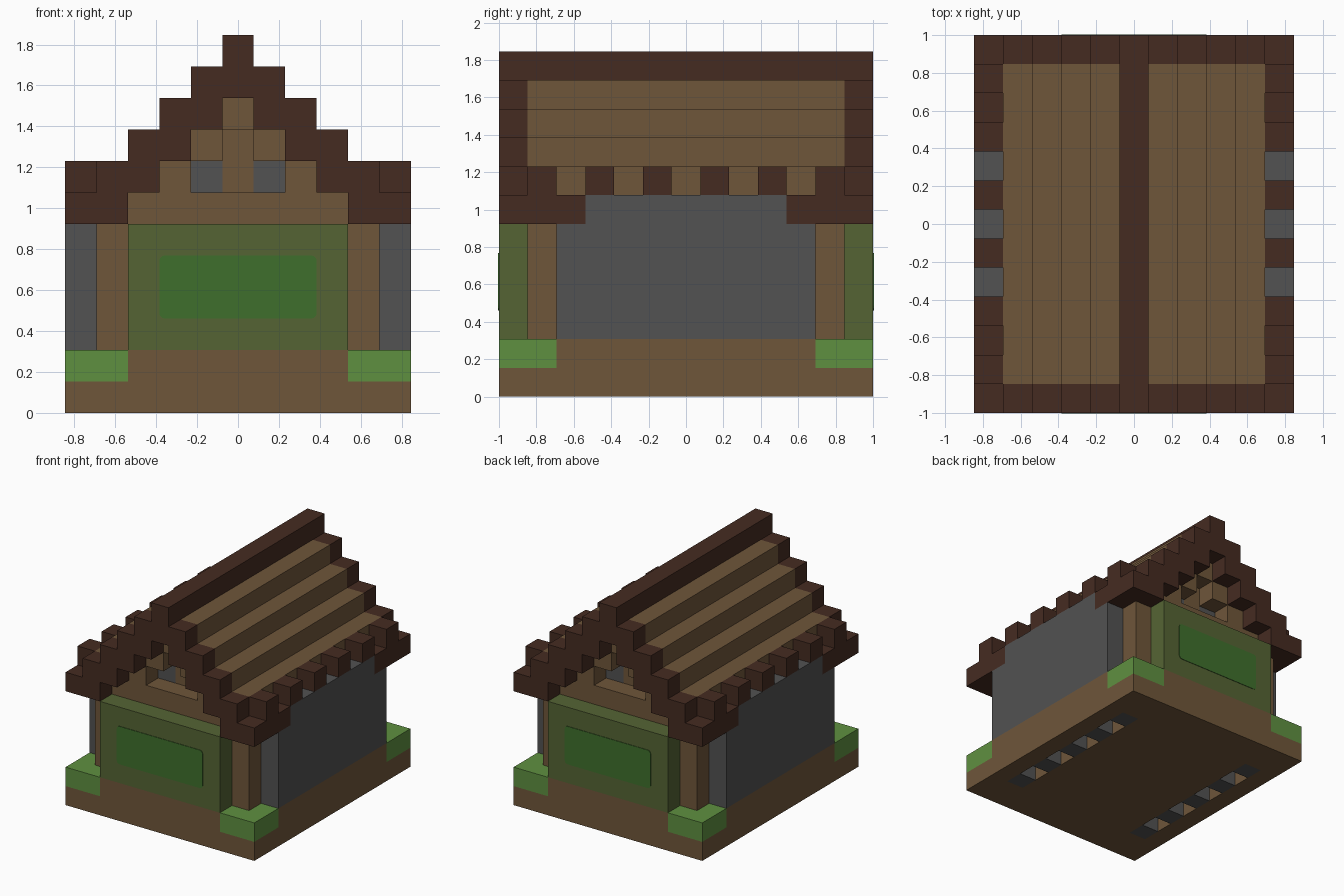
import bpy, bmesh
from mathutils import Matrix, Vector

cube = bpy.data.objects.get("Cube")
if cube:
    bpy.data.objects.remove(cube, do_unlink=True)

U = 2 / 13  # edge of one block


def linear(hex_code):
    rgb = [int(hex_code[i:i + 2], 16) / 255 for i in (0, 2, 4)]
    return [c / 12.92 if c < 0.04045 else ((c + 0.055) / 1.055) ** 2.4 for c in rgb] + [1]


def material(name, hex_code):
    m = bpy.data.materials.new(name)
    m.use_nodes = True
    m.diffuse_color = linear(hex_code)
    m.node_tree.nodes["Principled BSDF"].inputs["Base Color"].default_value = linear(hex_code)
    return m


WOOD = material("oak wood", "6f563a")
DARK = material("dark wood", "452b21")
STONE = material("grey stone", "525252")
OLIVE = material("olive hedge", "556434")
LEAF = material("leaf green", "3f6f2c")
GRASS = material("light grass", "5f9040")


def add_box(bm, x, y, z):
    """Add a box covering block ranges (first, last), both inclusive."""
    lo = Vector((x[0] - .5, y[0] - .5, z[0])) * U
    hi = Vector((x[1] + .5, y[1] + .5, z[1] + 1)) * U
    size = Matrix.Diagonal((*(hi - lo), 1))
    bmesh.ops.create_cube(bm, size=1, matrix=Matrix.Translation((lo + hi) / 2) @ size)


def finish(name, bm, mat):
    mesh = bpy.data.meshes.new(name)
    bm.to_mesh(mesh)
    bm.free()
    mesh.materials.append(mat)
    obj = bpy.data.objects.new(name, mesh)
    bpy.context.collection.objects.link(obj)
    return obj


def part(name, mat, boxes, mirror=""):
    """Build one part from block ranges, repeated across the mirror axes."""
    bm = bmesh.new()
    for x, y, z in boxes:
        xs = {x, (-x[1], -x[0])} if "x" in mirror else {x}
        ys = {y, (-y[1], -y[0])} if "y" in mirror else {y}
        for mx in xs:
            for my in ys:
                add_box(bm, mx, my, z)
    return finish(name, bm, mat)


def one(i):
    return (i, i)


# Base slab with grass corners and a slotted underside
part("base_slab", WOOD, [((-3, 3), (-6, 6), (0, 1)), (one(5), (-6, 6), one(0)),
                         (one(4), (5, 6), one(0)), ((4, 5), (-4, 4), one(1))], "xy")
part("base_footings", STONE, [(one(4), one(y), one(0)) for y in (0, 2, 4)], "xy")
part("grass_corners", GRASS, [((4, 5), (5, 6), one(1))], "xy")

# Walls
part("house_core", WOOD, [((-3, 3), (-5, 5), (2, 6))])
part("side_walls", STONE, [(one(5), (-4, 4), (2, 5)), (one(5), (-3, 3), one(6))], "x")
part("corner_posts", WOOD, [(one(4), one(5), (2, 5))], "xy")
part("hedge_panels", OLIVE, [((-3, 3), one(6), (2, 5))], "y")

# Leaf plates on the hedge panels, with softened corners
for name, side in (("front_leaf_plate", -1), ("back_leaf_plate", 1)):
    bm = bmesh.new()
    size = Matrix.Diagonal((5 * U, 0.008, 2 * U, 1))
    bmesh.ops.create_cube(bm, size=1, matrix=Matrix.Translation((0, side, 4 * U)) @ size)
    corners = [e for e in bm.edges if abs(e.verts[0].co.y - e.verts[1].co.y) > 0.001]
    bmesh.ops.bevel(bm, geom=corners, offset=0.025, segments=3, profile=0.5, affect='EDGES')
    finish(name, bm, LEAF)

# Gables: recessed infill with small windows, framed by a stepped arch
part("gable_infill", WOOD, [(one(0), one(4), one(7)), (one(2), one(4), one(7)),
                            ((-1, 1), one(4), one(8))], "xy")
part("gable_windows", STONE, [(one(1), one(4), one(7))], "xy")
part("gable_arch", WOOD, [(one(i - 2), one(5), one(11 - i)) for i in (2, 3, 4)], "xy")

# Stepped roof planks, end rims and ridge
part("roof_planks", WOOD, [((i - 1, i), (-5, 5), one(11 - i)) for i in range(1, 5)], "x")
part("roof_rims", DARK, [((i - 1, i), one(6), one(11 - i)) for i in range(1, 6)], "xy")
part("roof_ridge", DARK, [(one(0), (-6, 6), one(11))])

# Eaves: corner brackets and a row of notched blocks
part("eave_brackets", DARK, [((4, 5), one(5), one(6)), (one(5), one(4), one(6))], "xy")
part("eave_blocks", DARK, [(one(5), one(y), one(7)) for y in (1, 3, 5)], "xy")
